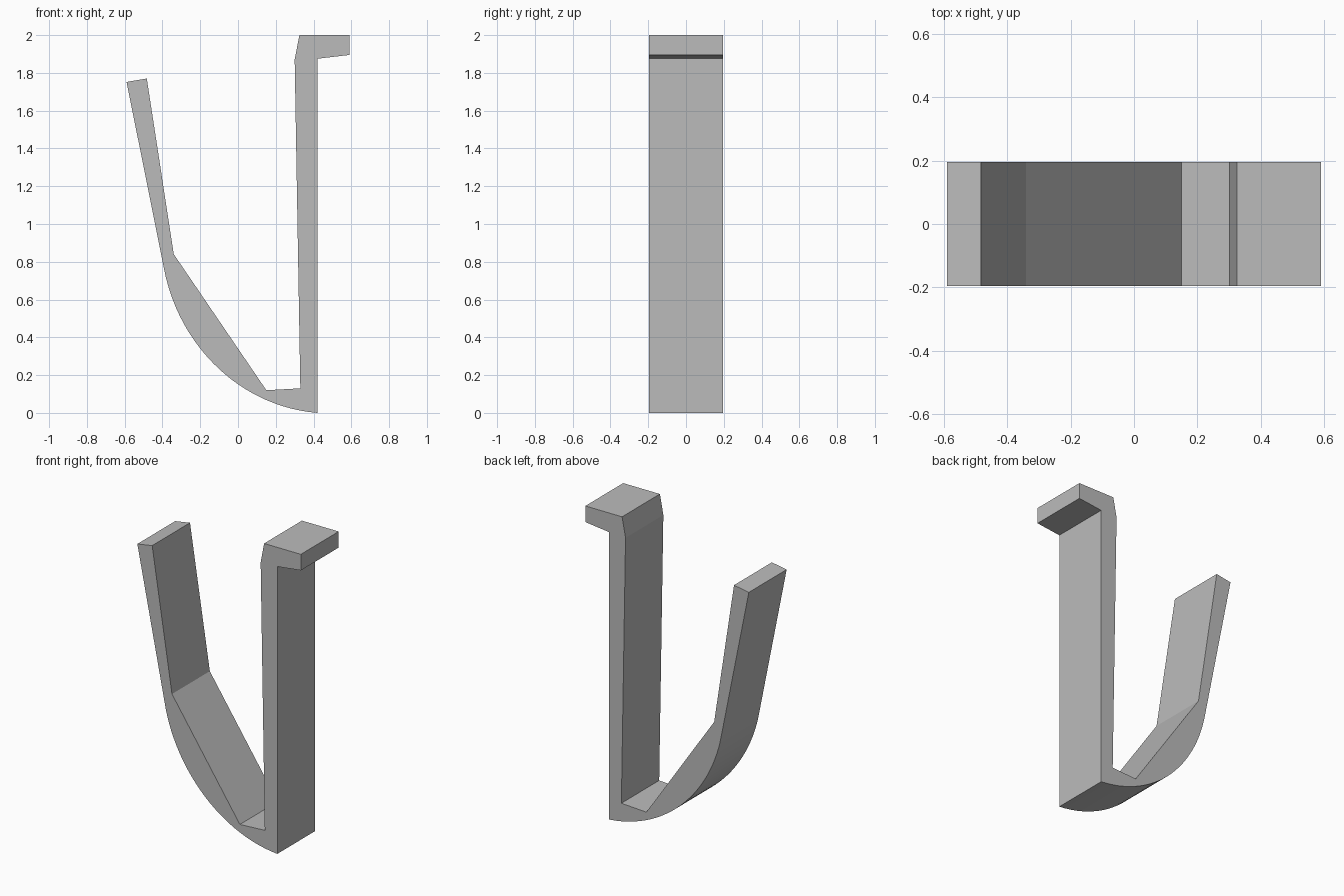
import bpy, bmesh, math
from mathutils import Vector
from mathutils.geometry import interpolate_bezier

cube = bpy.data.objects.get("Cube")
if cube:
    bpy.data.objects.remove(cube, do_unlink=True)

HALF_WIDTH = 0.195

# Plain grey material
grey = bpy.data.materials.new("plain grey")
grey.use_nodes = True
colour = (0.5, 0.5, 0.5, 1)
grey.diffuse_color = colour
grey.node_tree.nodes["Principled BSDF"].inputs["Base Color"].default_value = colour

# Rounded underside, from the outer arm down to the foot of the back plate
underside = interpolate_bezier(Vector((-0.393, 0.77, 0)), Vector((-0.32, 0.37, 0)),
                               Vector((0.0, 0.035, 0)), Vector((0.42, 0, 0)), 28)

# Back plate with top lip, then the inside of the hook and the arm tip
inner = [(0.42, 1.875), (0.59, 1.895), (0.59, 2.0), (0.325, 2.0), (0.30, 1.87),
         (0.33, 0.13), (0.15, 0.12), (-0.34, 0.84), (-0.483, 1.77), (-0.59, 1.752)]
profile = [(p.x, p.y) for p in underside] + inner

# Extrude the profile across the width
bm = bmesh.new()
face = bm.faces.new([bm.verts.new((x, -HALF_WIDTH, z)) for x, z in profile])
result = bmesh.ops.extrude_face_region(bm, geom=[face], use_keep_orig=True)
back = [v for v in result["geom"] if isinstance(v, bmesh.types.BMVert)]
bmesh.ops.translate(bm, verts=back, vec=(0, 2 * HALF_WIDTH, 0))
bmesh.ops.recalc_face_normals(bm, faces=bm.faces)

mesh = bpy.data.meshes.new("hook")
bm.to_mesh(mesh)
bm.free()
mesh.materials.append(grey)
hook = bpy.data.objects.new("hook", mesh)
bpy.context.collection.objects.link(hook)

# Smooth the curved underside, keep the corners crisp
bpy.ops.object.select_all(action="DESELECT")
hook.select_set(True)
bpy.context.view_layer.objects.active = hook
bpy.ops.object.shade_smooth_by_angle(angle=math.radians(8))
